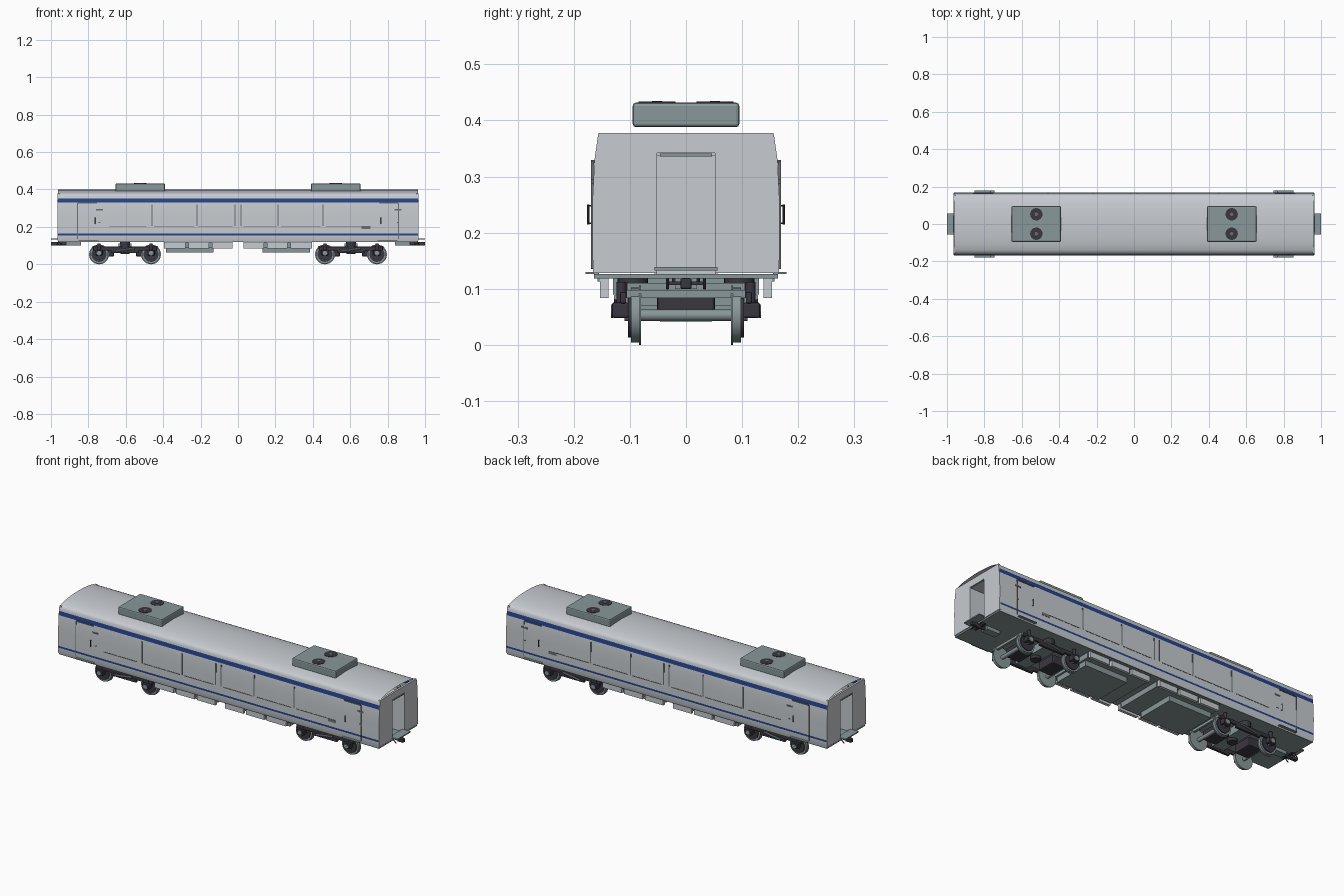
import bpy, bmesh, math
from mathutils import Matrix, Vector

if "Cube" in bpy.data.objects:
    bpy.data.objects.remove(bpy.data.objects["Cube"])


def material(name, rgb):
    m = bpy.data.materials.new(name)
    m.diffuse_color = (*rgb, 1)
    m.use_nodes = True
    m.node_tree.nodes["Principled BSDF"].inputs["Base Color"].default_value = m.diffuse_color
    return m


SILVER = material("silver_grey", (0.57, 0.60, 0.63))
STEEL = material("steel_grey", (0.25, 0.31, 0.32))
DARK = material("dark_iron", (0.042, 0.038, 0.05))
BLUE = material("stripe_blue", (0.02, 0.055, 0.26))
SEAM = material("seam_grey", (0.15, 0.16, 0.17))


def finish(name, bm, mats, smooth=False):
    me = bpy.data.meshes.new(name)
    bm.to_mesh(me)
    bm.free()
    ob = bpy.data.objects.new(name, me)
    bpy.context.collection.objects.link(ob)
    for m in mats:
        me.materials.append(m)
    if smooth:
        bpy.ops.object.select_all(action='DESELECT')
        ob.select_set(True)
        bpy.context.view_layer.objects.active = ob
        bpy.ops.object.shade_smooth_by_angle(angle=math.radians(35))
    return ob


def box(name, x, y, z, mat, bevel=0):
    """Box from (min, max) ranges."""
    bm = bmesh.new()
    c = [(a + b) / 2 for a, b in (x, y, z)]
    s = [abs(b - a) for a, b in (x, y, z)]
    bmesh.ops.create_cube(bm, size=1, matrix=Matrix.Translation(c) @ Matrix.Diagonal((*s, 1)))
    if bevel:
        bmesh.ops.bevel(bm, geom=bm.edges[:], offset=bevel, segments=2, profile=0.5, affect='EDGES')
    return finish(name, bm, [mat])


def rod(name, p, q, r, mat, sides=24):
    """Cylinder between two points."""
    p, q = Vector(p), Vector(q)
    d = q - p
    bm = bmesh.new()
    bmesh.ops.create_cone(bm, cap_ends=True, segments=sides, radius1=r, radius2=r, depth=d.length,
                          matrix=Matrix.Translation((p + q) / 2) @ d.to_track_quat('Z', 'Y').to_matrix().to_4x4())
    return finish(name, bm, [mat], True)


def span(s, a, b):
    """Range a..b mirrored by the sign s."""
    return tuple(sorted((s * a, s * b)))


# Body shell: half profile swept along x, with painted bands chosen by height
half = [(0.164, 0.122), (0.167, 0.135), (0.168, 0.155), (0.168, 0.165), (0.168, 0.25), (0.167, 0.30),
        (0.164, 0.33), (0.161, 0.352), (0.159, 0.366), (0.154, 0.375), (0.14, 0.382),
        (0.11, 0.390), (0.075, 0.395), (0.035, 0.398)]
profile = [(-y, z) for y, z in half] + [(0, 0.399)] + half[::-1]
bm = bmesh.new()
rows = [[bm.verts.new((x, y, z)) for y, z in profile] for x in (-0.963, 0.963)]
for i in range(len(profile) - 1):
    f = bm.faces.new((rows[0][i], rows[1][i], rows[1][i + 1], rows[0][i + 1]))
    h = f.calc_center_median().z
    f.material_index = 1 if 0.155 < h < 0.165 or 0.33 < h < 0.352 else 0
finish("body_shell", bm, [SILVER, BLUE], True)
box("floor", (-0.963, 0.963), (-0.164, 0.164), (0.118, 0.126), STEEL)


def end_panel(name, pts, x0, x1):
    """Plate with a y-z outline, extruded in x."""
    bm = bmesh.new()
    f = bm.faces.new([bm.verts.new((x0, y, z)) for y, z in pts])
    ext = bmesh.ops.extrude_face_region(bm, geom=[f])
    bmesh.ops.translate(bm, vec=(x1 - x0, 0, 0), verts=[v for v in ext["geom"] if isinstance(v, bmesh.types.BMVert)])
    bmesh.ops.recalc_face_normals(bm, faces=bm.faces[:])
    finish(name, bm, [SILVER])


for e in (-1, 1):
    # End wall with open gangway doorway
    for s in (-1, 1):
        end_panel("end_wall", [(s * 0.052, 0.128), (s * 0.166, 0.128), (s * 0.167, 0.25), (s * 0.163, 0.33),
                               (s * 0.158, 0.366), (s * 0.156, 0.378), (s * 0.052, 0.378)], e * 0.954, e * 0.965)
        box("doorway_jamb", span(e, 0.86, 0.96), span(s, 0.052, 0.056), (0.126, 0.342), SILVER)
    box("end_wall_lintel", span(e, 0.954, 0.965), (-0.052, 0.052), (0.342, 0.378), SILVER)
    box("doorway_ceiling", span(e, 0.86, 0.96), (-0.056, 0.056), (0.338, 0.342), SILVER)
    box("gangway_door", span(e, 0.855, 0.86), (-0.056, 0.056), (0.126, 0.342), SILVER)
    box("doorway_header", span(e, 0.958, 0.968), (-0.046, 0.046), (0.336, 0.341), STEEL)
    box("gangway_footplate", span(e, 0.95, 0.999), (-0.056, 0.056), (0.133, 0.139), STEEL)

    # Coupler, with hoses on both sides
    rod("coupler_shaft", (e * 0.87, 0, 0.11), (e * 0.98, 0, 0.11), 0.009, DARK)
    box("coupler_head", span(e, 0.965, 1.0), (-0.01, 0.01), (0.1, 0.119), DARK, 0.003)
    box("coupler_crossbar", span(e, 0.94, 0.95), (-0.036, 0.036), (0.107, 0.113), DARK)
    box("draft_gear", span(e, 0.84, 0.92), (-0.02, 0.02), (0.1, 0.12), STEEL)
    for s in (-1, 1):
        rod("brake_hose", (e * 0.955, s * 0.033, 0.12), (e * 0.975, s * 0.033, 0.1), 0.0025, DARK, 8)

    # Roof cooling unit with two fans
    box("roof_unit", span(e, 0.39, 0.655), (-0.095, 0.095), (0.388, 0.432), STEEL, 0.006)
    for s in (-1, 1):
        c = (e * 0.522, s * 0.052)
        rod("roof_fan", (*c, 0.43), (*c, 0.4335), 0.033, DARK, 32)
        rod("fan_hub", (*c, 0.432), (*c, 0.435), 0.009, SEAM, 16)

    # Underfloor equipment and skirts
    box("equipment_box", span(e, 0.13, 0.385), (-0.105, 0.105), (0.062, 0.12), STEEL)
    box("equipment_tray", span(e, 0.03, 0.395), (-0.13, 0.13), (0.09, 0.12), STEEL)
    for s in (-1, 1):
        for a, b in ((0.03, 0.14), (0.155, 0.265), (0.28, 0.395)):
            box("side_skirt", span(e, a, b), span(s, 0.138, 0.153), (0.084, 0.118), SILVER)
        box("skirt_rail", span(e, 0.03, 0.395), span(s, 0.14, 0.158), (0.113, 0.122), STEEL)

    # Bogie
    bx = e * 0.604
    box("bogie_bolster", (bx - 0.035, bx + 0.035), (-0.105, 0.105), (0.07, 0.11), STEEL)
    rod("bogie_pivot", (bx, 0, 0.055), (bx, 0, 0.12), 0.025, DARK)
    for s in (-1, 1):
        box("bogie_side_frame", (bx - 0.17, bx + 0.17), span(s, 0.106, 0.118), (0.074, 0.094), DARK, 0.003)
        box("bogie_frame_drop", (bx - 0.075, bx + 0.075), span(s, 0.106, 0.12), (0.06, 0.08), DARK, 0.003)
        rod("air_spring", (bx, s * 0.095, 0.09), (bx, s * 0.095, 0.12), 0.027, DARK)
        rod("bogie_damper", (bx - 0.05, s * 0.124, 0.07), (bx + 0.05, s * 0.124, 0.085), 0.005, STEEL, 10)
        for w in (-1, 1):
            wx = bx + w * 0.139
            rod("wheel_flange", (wx, s * 0.08, 0.053), (wx, s * 0.084, 0.053), 0.053, STEEL, 40)
            rod("wheel_tread", (wx, s * 0.084, 0.053), (wx, s * 0.098, 0.053), 0.049, STEEL, 40)
            rod("wheel_disc", (wx, s * 0.097, 0.053), (wx, s * 0.103, 0.053), 0.040, DARK, 32)
            box("axle_box", (wx - 0.02, wx + 0.02), span(s, 0.102, 0.132), (0.048, 0.076), DARK, 0.004)
            rod("axle_cap", (wx, s * 0.13, 0.06), (wx, s * 0.134, 0.06), 0.012, STEEL, 16)
            rod("axle_spring", (wx, s * 0.115, 0.074), (wx, s * 0.115, 0.112), 0.009, DARK, 12)
    for w in (-1, 1):
        wx = bx + w * 0.139
        rod("axle", (wx, -0.11, 0.053), (wx, 0.11, 0.053), 0.01, STEEL, 16)
        mx = wx - w * 0.04
        box("traction_motor", (mx - 0.04, mx + 0.04), (-0.052, 0.052), (0.042, 0.09), DARK, 0.006)
        box("bogie_end_beam", (wx + w * 0.03 - 0.006, wx + w * 0.03 + 0.006), (-0.106, 0.106), (0.084, 0.098), STEEL)

# Side details on both flanks
for s in (-1, 1):
    def plate(name, x0, x1, z0, z1, mat, y=0.1693):
        box(name, (x0, x1), span(s, y - 0.005, y), (z0, z1), mat)

    for x in (-0.46, -0.22, -0.016, 0.016, 0.215, 0.455):
        plate("panel_upright", x - 0.0025, x + 0.0025, 0.205, 0.32, SEAM)
    for a, b in ((-0.69, -0.49), (-0.45, -0.235), (-0.21, -0.03), (0.03, 0.205), (0.23, 0.44), (0.47, 0.66)):
        plate("panel_sill", a, b, 0.202, 0.206, SEAM)
    plate("vent_grille", 0.66, 0.708, 0.19, 0.205, SEAM)
    for e in (-1, 1):
        # Entrance door: seam, header, sill step and hand rail
        x = e * 0.858
        plate("door_seam", x - 0.0015, x + 0.0015, 0.135, 0.327, SEAM)
        box("door_header", span(e, 0.755, 0.855), span(s, 0.16, 0.169), (0.324, 0.330), SEAM)
        box("door_step", span(e, 0.747, 0.853), span(s, 0.155, 0.179), (0.126, 0.130), STEEL)
        x = e * 0.765
        rod("hand_rail", (x, s * 0.174, 0.215), (x, s * 0.174, 0.25), 0.002, DARK, 8)
        for z in (0.217, 0.248):
            rod("hand_rail_mount", (x, s * 0.165, z), (x, s * 0.175, z), 0.0015, DARK, 8)
        x = -0.74 if e < 0 else 0.855
        plate("side_sign", x - 0.018, x + 0.018, 0.288, 0.296, SEAM)
        plate("door_button", x - 0.006, x + 0.006, 0.22, 0.226, SEAM)
